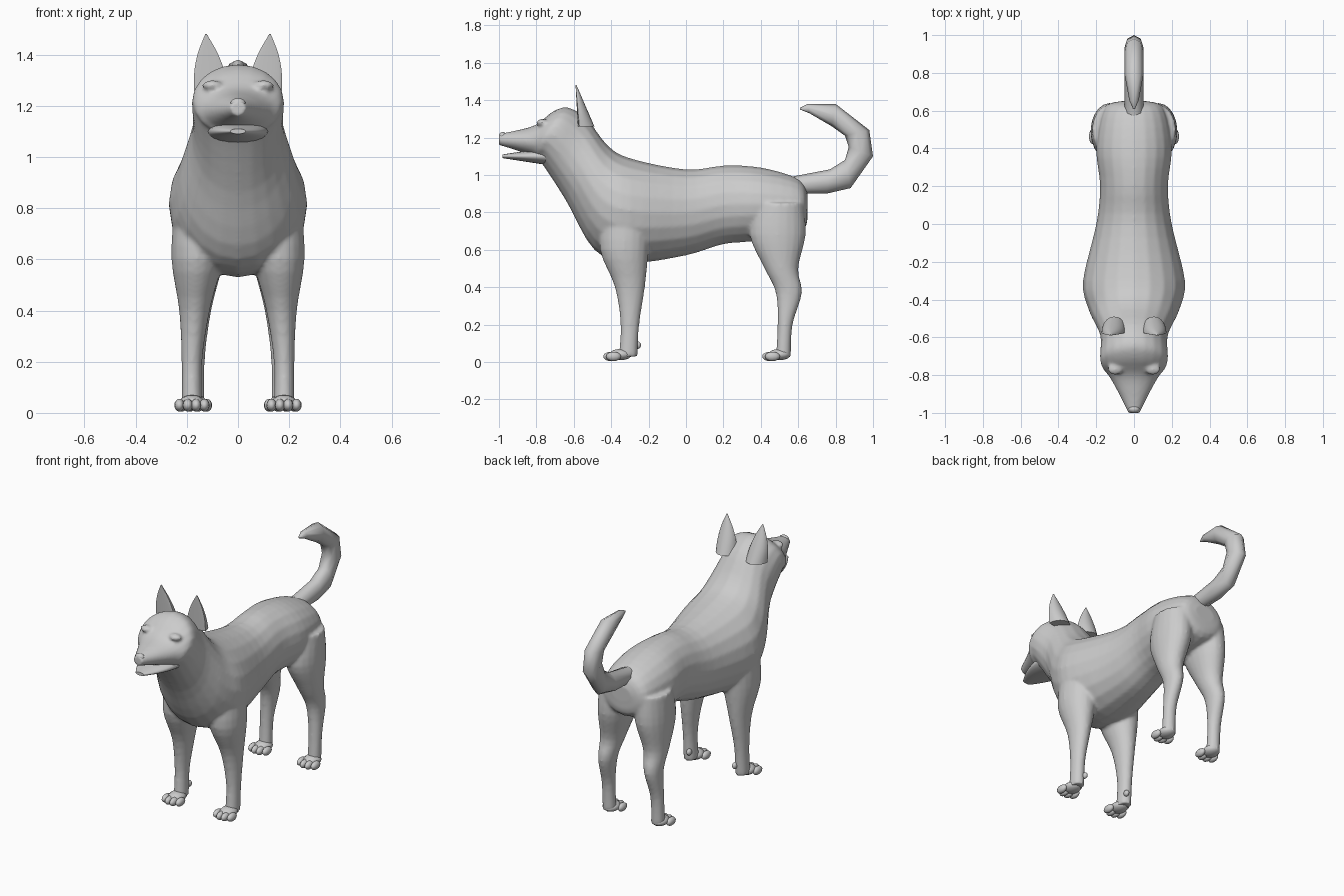
import bpy
import bmesh
import math
from mathutils import Matrix, Vector

default_cube = bpy.data.objects.get("Cube")
if default_cube:
    bpy.data.objects.remove(default_cube, do_unlink=True)

GREY = (.6, .6, .6, 1)
coat = bpy.data.materials.new("grey coat")
coat.use_nodes = True
coat.diffuse_color = GREY
coat.node_tree.nodes["Principled BSDF"].inputs["Base Color"].default_value = GREY


def section(y_first, z_first, y_second, z_second, width, centre=0):
    """Describe an oval by two opposite edge points in the side plane and its half width."""
    return y_first, z_first, y_second, z_second, width, centre


def level(y, z, depth, width, centre):
    """Describe a horizontal oval, as used up a leg or an ear."""
    return section(y - depth, z, y + depth, z, width, centre)


def upright(y, z, height, width):
    """Describe a vertical oval on the centre line."""
    return section(y, z + height, y, z - height, width)


def ease(before, start, end, after, t):
    """Smooth cubic from start to end, shaped by the neighbouring values."""
    leave = (end - before) / 2
    arrive = (after - start) / 2
    gap = end - start
    bend = gap - leave
    twist = leave + arrive - gap - gap
    return start + t * (leave + t * (bend - twist + t * twist))


def blend(rows, steps):
    """Fill in smooth sections between the given ones."""
    last = len(rows) - 1
    filled = []
    for i in range(last):
        near = rows[max(i - 1, 0)], rows[i], rows[i + 1], rows[min(i + 2, last)]
        for step in range(steps):
            filled.append([ease(*values, step / steps) for values in zip(*near)])
    return filled + [rows[last]]


def loft(bm, rows, side=1, sides=20, steps=4, cup=1):
    """Skin a row of sections; a small cup flattens the first edge."""
    rings = []
    for y_first, z_first, y_second, z_second, width, centre in blend(rows, steps):
        first = Vector((side * centre, y_first, z_first))
        second = Vector((side * centre, y_second, z_second))
        middle = (first + second) / 2
        ring = []
        for k in range(sides):
            angle = math.tau * k / sides
            along = math.cos(angle)
            if along > 0:
                along *= cup
            across = Vector((width * math.sin(angle), 0, 0))
            ring.append(bm.verts.new(middle + (first - middle) * along + across))
        rings.append(ring)
    faces = [bm.faces.new(rings[0]), bm.faces.new(rings[-1])]
    for ring, following in zip(rings, rings[1:]):
        for k in range(sides):
            n = (k + 1) % sides
            faces.append(bm.faces.new((ring[k], ring[n], following[n], following[k])))
    bmesh.ops.recalc_face_normals(bm, faces=faces)


def ball(bm, centre, size):
    """Add an ellipsoid with the given half sizes."""
    matrix = Matrix.Translation(centre) @ Matrix.Diagonal((*size, 1))
    bmesh.ops.create_uvsphere(bm, u_segments=12, v_segments=8, radius=1, matrix=matrix)


def finish(name, bm):
    """Turn the mesh into a smooth shaded object with the coat colour."""
    mesh = bpy.data.meshes.new(name)
    bm.to_mesh(mesh)
    bm.free()
    mesh.materials.append(coat)
    obj = bpy.data.objects.new(name, mesh)
    bpy.context.collection.objects.link(obj)
    bpy.ops.object.select_all(action='DESELECT')
    obj.select_set(True)
    bpy.context.view_layer.objects.active = obj
    bpy.ops.object.shade_smooth_by_angle(angle=math.radians(60))
    return obj


# Trunk, neck, head and upper jaw, from rump to nose
trunk = [
    section(.65, .9, .65, .8, .07),
    section(.6, .98, .62, .7, .16),
    section(.4, 1.04, .4, .65, .2),
    section(.2, 1.05, .2, .63, .18),
    section(0, 1.03, 0, .57, .2),
    section(-.3, 1.09, -.3, .53, .27),
    section(-.42, 1.16, -.49, .6, .24),
    section(-.53, 1.3, -.64, .86, .18),
    section(-.63, 1.36, -.77, 1.06, .18),
    section(-.71, 1.34, -.8, 1.08, .17),
    section(-.8, 1.27, -.82, 1.1, .13),
    section(-.9, 1.24, -.9, 1.13, .08),
    section(-1, 1.22, -1, 1.16, .03),
]

# Legs, from shoulder or hip to ankle
front_leg = [
    level(-.32, .8, .13, .1, .15),
    level(-.33, .6, .13, .1, .16),
    level(-.3, .4, .08, .06, .17),
    level(-.3, .2, .05, .04, .18),
    level(-.31, .03, .05, .04, .18),
]
hind_leg = [
    level(.5, .85, .13, .1, .12),
    level(.49, .68, .15, .1, .13),
    level(.51, .5, .09, .07, .15),
    level(.55, .37, .07, .05, .16),
    level(.53, .2, .04, .04, .17),
    level(.52, .03, .04, .04, .17),
]

# Body skin with brows, fused into one smooth surface
bm = bmesh.new()
loft(bm, trunk)
for side in (1, -1):
    loft(bm, front_leg, side)
    loft(bm, hind_leg, side)
    ball(bm, (side * .1, -.77, 1.28), (.04, .03, .02))
body = finish("body", bm)
fuse = body.modifiers.new("fuse", 'REMESH')
fuse.mode = 'VOXEL'
fuse.voxel_size = .01
fuse.use_smooth_shade = True
soften = body.modifiers.new("soften", 'SMOOTH')
soften.iterations = 5

# Lower jaw, thinning towards the chin
bm = bmesh.new()
thirds = [k / 3 for k in range(4)]
loft(bm, [upright(-.72 - .26 * t, 1.1, .05 - .04 * t, .12 - .09 * t * t) for t in thirds])
finish("lower_jaw", bm)

# Tongue and nose
bm = bmesh.new()
ball(bm, (0, -.88, 1.11), (.04, .08, .01))
finish("tongue", bm)
bm = bmesh.new()
ball(bm, (0, -.98, 1.21), (.03, .02, .02))
finish("nose", bm)

# Tail curling up and forward, ridged along its inner and outer edges
bm = bmesh.new()
thick = .05
loft(bm, [
    section(.56, .99, .58, .9, thick),
    section(.77, 1.03, .75, .9, thick),
    section(.85, 1.08, .88, .93, thick),
    section(.87, 1.15, 1, 1.1, thick),
    section(.85, 1.21, .98, 1.24, thick),
    section(.78, 1.26, .8, 1.38, thick),
    section(.66, 1.33, .65, 1.38, thick / 2),
    section(.61, 1.35, .61, 1.36, thick / 9),
], sides=8, steps=1)
finish("tail", bm)

for side, label in ((1, "left"), (-1, "right")):
    # Pointed ear with a flat front
    bm = bmesh.new()
    ear = [level(-.57 - .02 * t, 1.26 + .22 * t, .08 - .075 * t,
                 .066 - .063 * t * t, .105 + .02 * t) for t in thirds]
    loft(bm, ear, side, cup=.1)
    finish(label + "_ear", bm)

    # Paws with four toes, the middle pair reaching further
    for leg, x, y in (("front", .18, -.35), ("hind", .17, .5)):
        bm = bmesh.new()
        ball(bm, (side * x, y, .04), (.05, .06, .03))
        for place in (-1.5, -.5, .5, 1.5):
            reach = .06 - .015 * abs(place)
            toe = (side * x + place * thick * .65, y - reach, .03)
            ball(bm, toe, (.02, .04, .025))
        # Dewclaw behind the front foot
        if leg == "front":
            ball(bm, (side * .16, -.26, .09), (.015, .02, .02))
        finish(f"{label}_{leg}_paw", bm)
